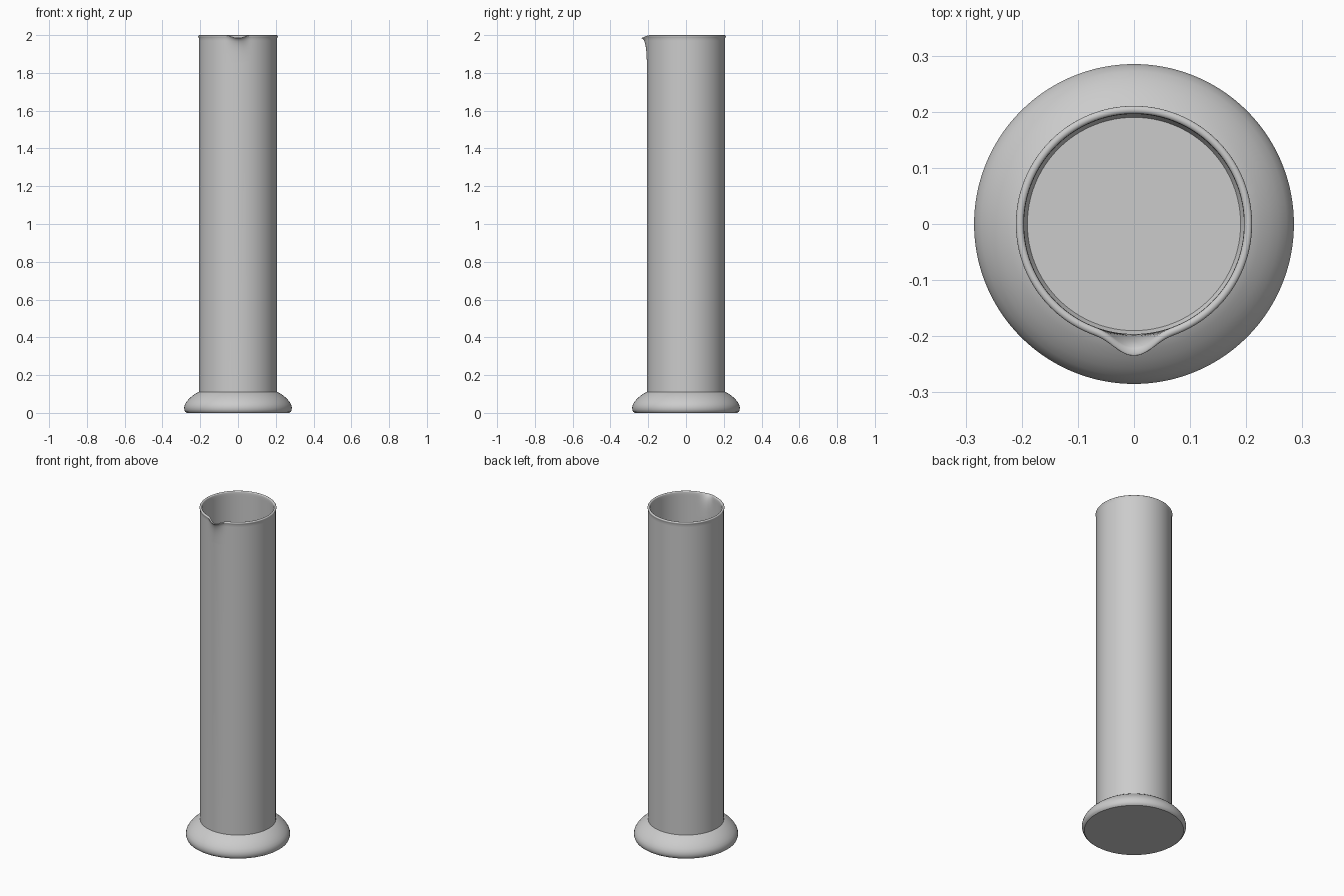
import bpy, bmesh, math

cube = bpy.data.objects.get("Cube")
if cube:
    bpy.data.objects.remove(cube, do_unlink=True)

SEGMENTS = 192
grey = bpy.data.materials.new("light_grey")
grey.use_nodes = True
colour = (0.6, 0.6, 0.6, 1)
grey.diffuse_color = colour
grey.node_tree.nodes["Principled BSDF"].inputs["Base Color"].default_value = colour


def lathe(name, profile, warp=None):
    """Revolve (radius, height) points; radius zero closes an end."""
    bm = bmesh.new()
    rings = []
    for r, z in profile:
        if r == 0:
            rings.append([bm.verts.new((0, 0, z))] * SEGMENTS)
            continue
        ring = []
        for i in range(SEGMENTS):
            a = math.tau * i / SEGMENTS        # zero faces the front
            rr, zz = warp(a, r, z) if warp else (r, z)
            ring.append(bm.verts.new((rr * math.sin(a), -rr * math.cos(a), zz)))
        rings.append(ring)
    for low, high in zip(rings, rings[1:]):
        for i in range(SEGMENTS):
            j = (i + 1) % SEGMENTS
            corners = dict.fromkeys((low[i], low[j], high[j], high[i]))
            bm.faces.new(list(corners))
    bmesh.ops.recalc_face_normals(bm, faces=bm.faces)
    mesh = bpy.data.meshes.new(name)
    bm.to_mesh(mesh)
    bm.free()
    mesh.materials.append(grey)
    obj = bpy.data.objects.new(name, mesh)
    bpy.context.collection.objects.link(obj)
    bpy.ops.object.select_all(action="DESELECT")
    obj.select_set(True)
    bpy.context.view_layer.objects.active = obj
    bpy.ops.object.shade_smooth_by_angle(angle=math.radians(35))
    return obj


def spout(a, r, z):
    """Pull the front of the rim outward and slightly down."""
    a = min(a, math.tau - a)
    half_width = 0.38
    if a > half_width or z < 1.85:
        return r, z
    side = math.cos(a / half_width * math.pi / 2) ** 3
    rise = (z - 1.85) / 0.15
    return r + side * (0.006 * rise + 0.021 * rise ** 4), z - 0.014 * side * rise ** 6


# Rounded foot
foot = [(0, 0), (0.272, 0), (0.28, 0.006), (0.284, 0.017), (0.285, 0.03),
        (0.281, 0.045), (0.272, 0.06), (0.258, 0.076), (0.242, 0.09),
        (0.225, 0.102), (0.213, 0.109), (0.206, 0.112), (0.19, 0.08), (0, 0.08)]
lathe("foot", foot)

# Hollow tube with a rounded rim and a pouring spout
steps = [1.85 + 0.012 * i for i in range(12)]
outer = [(0.207, 0.1)] + [(0.207, z) for z in steps]
rim = [(0.209, 1.99)]
for i in range(9):
    t = math.pi * i / 8
    rim.append((0.2035 + 0.007 * math.cos(t), 1.994 + 0.006 * math.sin(t)))
inner = [(0.196, z) for z in reversed(steps)] + [(0.196, 0.08), (0, 0.08)]
lathe("tube", outer + rim + inner, spout)
